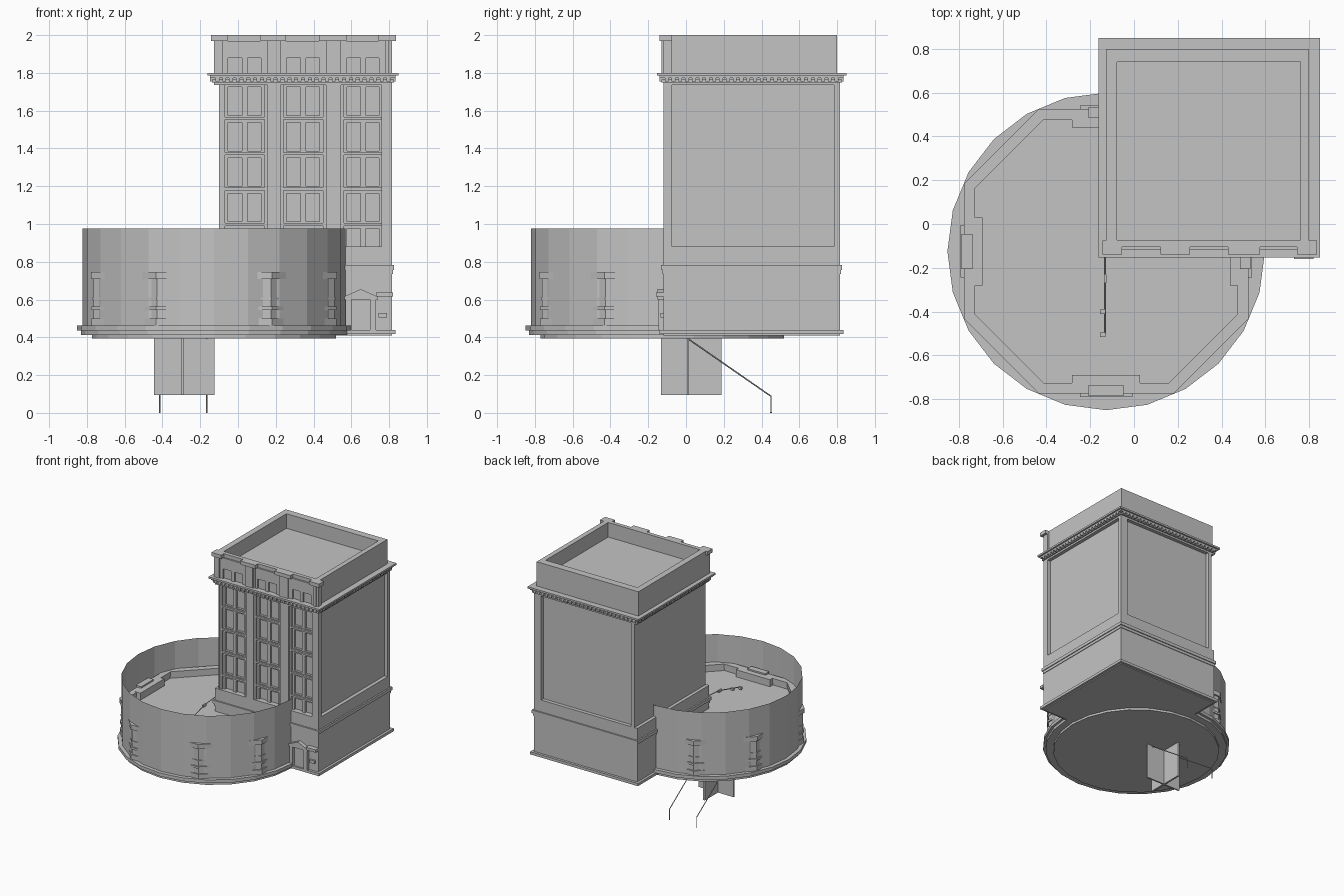
import bpy, bmesh, math
from mathutils import Vector, Matrix

cube = bpy.data.objects.get("Cube")
if cube:
    bpy.data.objects.remove(cube)

stone = bpy.data.materials.new("grey_stone")
stone.use_nodes = True
GREY = (0.55, 0.55, 0.55, 1)
stone.diffuse_color = GREY
stone.node_tree.nodes["Principled BSDF"].inputs["Base Color"].default_value = GREY


def finish(name, bm):
    me = bpy.data.meshes.new(name)
    bm.to_mesh(me)
    bm.free()
    me.materials.append(stone)
    ob = bpy.data.objects.new(name, me)
    bpy.context.scene.collection.objects.link(ob)
    return ob


def add_box(bm, x0, x1, y0, y1, z0, z1):
    mid = Vector((x0 + x1, y0 + y1, z0 + z1)) / 2
    size = Matrix.Diagonal((x1 - x0, y1 - y0, z1 - z0, 1))
    bmesh.ops.create_cube(bm, size=1, matrix=Matrix.Translation(mid) @ size)


def boxes(name, items):
    bm = bmesh.new()
    for b in items:
        add_box(bm, *b)
    return finish(name, bm)


def prism(name, pts, z0, z1, caps=True, inner=None):
    """Upright prism; with an inner outline it becomes a ring."""
    bm = bmesh.new()
    def loop(p, z):
        return [bm.verts.new((x, y, z)) for x, y in p]
    def bridge(a, b):
        n = len(a)
        for i in range(n):
            bm.faces.new((a[i], a[(i + 1) % n], b[(i + 1) % n], b[i]))
    lo, hi = loop(pts, z0), loop(pts, z1)
    bridge(lo, hi)
    if inner:
        ilo, ihi = loop(inner, z0), loop(inner, z1)
        bridge(ihi, ilo)
        bridge(hi, ihi)
        bridge(ilo, lo)
    elif caps:
        bm.faces.new(lo[::-1])
        bm.faces.new(hi)
    return finish(name, bm)


def wire(name, pts, r):
    cu = bpy.data.curves.new(name, "CURVE")
    cu.dimensions = "3D"
    cu.bevel_depth = r
    cu.bevel_resolution = 0
    sp = cu.splines.new("POLY")
    sp.points.add(len(pts) - 1)
    for p, co in zip(sp.points, pts):
        p.co = (*co, 1)
    cu.materials.append(stone)
    ob = bpy.data.objects.new(name, cu)
    bpy.context.scene.collection.objects.link(ob)


# Tower body extents
L, R, F, B = -0.127, 0.815, -0.12, 0.815
BAYS = [(-0.07, 0.14), (0.24, 0.45), (0.56, 0.765)]
GLASS = -0.075


def around(d, z0, z1):
    return (L - d, R + d, F - d, B + d, z0, z1)


boxes("tower_core", [(-0.10, 0.785, GLASS, 0.785, 0.5, 1.88)])
boxes("tower_base", [around(0, 0.41, 0.88)])
boxes("base_plinth", [around(0.02, 0.418, 0.44)])
boxes("base_belt", [around(0.012, 0.757, 0.783), around(0.005, 0.735, 0.757)])

# Raised frames beside the sunken side and back panels
boxes("panel_frames", [
    (0.76, R, F, -0.09, 0.88, 1.74),
    (0.75, R, 0.783, B, 0.88, 1.74),
    (-0.10, -0.07, 0.75, B, 0.88, 1.74),
])

# Cornice with a row of dentils on every side
boxes("cornice", [around(0.0, 1.735, 1.75), around(0.01, 1.75, 1.765),
                  around(0.02, 1.772, 1.785), around(0.034, 1.785, 1.80)])
dentils = []
N = 26
for i in range(N):
    x = L + (R - L) * (i + 0.5) / N
    y = F + (B - F) * (i + 0.5) / N
    dentils += [(x - 0.01, x + 0.01, F - 0.02, B + 0.02, 1.755, 1.774),
                (L - 0.02, R + 0.02, y - 0.01, y + 0.01, 1.755, 1.774)]
boxes("cornice_dentils", dentils)

# Parapet around the sunken roof
rect = lambda a, b, c, d: [(a, c), (b, c), (b, d), (a, d)]
prism("parapet", rect(L, 0.80, -0.105, 0.80), 1.80, 2.0,
      inner=rect(-0.077, 0.76, -0.073, 0.74))

# Front piers, plain up the shaft and again on the attic
edges = [-0.10] + [v for bay in BAYS for v in bay] + [R]
piers = []
for a, b in zip(edges[0::2], edges[1::2]):
    piers += [(a, b, -0.11, GLASS, 0.7, 1.74),
              (a + 0.015, b - 0.015, F, GLASS, 0.7, 1.74),
              (a, b, -0.12, GLASS, 1.80, 1.97),
              (a + 0.015, b - 0.015, -0.13, GLASS, 1.80, 1.97),
              (a - 0.02, b + 0.015, -0.14, GLASS, 1.97, 2.0)]
piers += [(-0.143, -0.07, -0.14, GLASS, 1.97, 2.0),
          (0.76, 0.836, -0.14, GLASS, 1.97, 2.0),
          (L, -0.08, -0.13, GLASS, 1.80, 1.97)]
boxes("front_piers", piers)

# Paired windows: raised bars around sunken panes, with sills
bars, sills = [], []
for a, b in BAYS:
    m = (a + b) / 2
    for k in range(5):
        top = 1.725 - 0.1875 * k
        for u, v in ((a, a + 0.018), (m - 0.014, m + 0.014), (b - 0.018, b)):
            bars.append((u, v, -0.093, GLASS, top - 0.15, top))
        bars.append((a, b, -0.093, GLASS, top, top + 0.015))
        sills += [(a, b, -0.093, GLASS, top - 0.172, top - 0.15),
                  (a - 0.004, b + 0.004, -0.108, GLASS, top - 0.172, top - 0.158)]
    # attic windows stand on the cornice
    for u, v in ((a, a + 0.018), (m - 0.014, m + 0.014), (b - 0.018, b)):
        bars.append((u, v, -0.118, -0.10, 1.80, 1.88))
    bars.append((a, b, -0.118, -0.10, 1.88, 1.97))
boxes("window_bars", bars)
boxes("window_sills", sills)

# Street door with a pediment, and wall plaques
boxes("door_frame", [(0.57, 0.60, -0.145, F, 0.44, 0.60),
                     (0.70, 0.73, -0.145, F, 0.44, 0.60),
                     (0.56, 0.74, -0.15, F, 0.60, 0.615),
                     (0.61, 0.69, -0.127, F, 0.44, 0.59)])
ped = prism("door_pediment", [(0.56, 0.615), (0.74, 0.615), (0.65, 0.655)], -0.15, F)
for v in ped.data.vertices:
    v.co = (v.co.x, v.co.z, v.co.y)
boxes("wall_plaques", [(0.73, 0.82, -0.16, F, 0.615, 0.638),
                       (0.745, 0.79, -0.135, F, 0.505, 0.53)])

# Round terrace: stepped floor plates and thin drum wall
CX, CY = -0.127, -0.125


def circle(r, n=24):
    return [(CX + r * math.cos(math.tau * i / n), CY + r * math.sin(math.tau * i / n))
            for i in range(n)]


prism("drum_wall", circle(0.695), 0.46, 0.975, caps=False)
prism("drum_ledge", circle(0.725), 0.435, 0.462)
prism("drum_step", circle(0.705), 0.412, 0.435)
prism("drum_underside", circle(0.645), 0.393, 0.412)


# Eight-sided pavilion inside the drum, its corners breaking through the wall
def octagon(h):
    s = 0.305 + (h - 0.645) * 0.41
    return [(CX + x, CY + y) for x, y in
            ((h, -s), (h, s), (s, h), (-s, h), (-h, s), (-h, -s), (-s, -h), (s, -h))]


prism("pavilion_walls", octagon(0.638), 0.46, 0.69)
prism("pavilion_coping", octagon(0.65), 0.708, 0.746, inner=octagon(0.60))
prism("pavilion_parapet", octagon(0.638), 0.69, 0.708, inner=octagon(0.605))
for i, (z0, z1, h) in enumerate(((0.46, 0.50, 0.648), (0.545, 0.562, 0.648),
                                 (0.60, 0.612, 0.643))):
    prism(f"pavilion_band_{i}", octagon(h), z0, z1)

# Thickened parapet and sign board on each main side
for i, side in enumerate(("front", "left", "back", "right")):
    turn = Matrix.Translation((CX, CY, 0)) @ Matrix.Rotation(i * math.pi / 2, 4, "Z")
    ob = boxes(side + "_parapet_block", [(-0.155, 0.155, -0.62, -0.565, 0.69, 0.748)])
    ob.data.transform(turn)
    bd = boxes(side + "_sign_board", [(-0.12, 0.12, -0.665, -0.635, 0.62, 0.72),
                                      (-0.08, 0.08, -0.66, -0.61, 0.72, 0.76)])
    bd.data.transform(turn)

# Lamp arm on the terrace roof
wire("lamp_arm", [(-0.132, -0.11, 0.80), (-0.132, -0.24, 0.79), (-0.132, -0.5, 0.72)], 0.004)
boxes("lamp_heads", [(-0.155, -0.13, -0.41, -0.39, 0.735, 0.755),
                     (-0.155, -0.13, -0.515, -0.495, 0.705, 0.725),
                     (-0.138, -0.126, -0.27, -0.23, 0.775, 0.795)])

# Crossed fins and bent rods beneath
boxes("under_fins", [(-0.445, -0.125, 0.005, 0.017, 0.095, 0.40),
                     (-0.303, -0.288, -0.133, 0.187, 0.095, 0.40)])
for i, x in enumerate((-0.413, -0.165)):
    wire(f"under_rod_{i}", [(x, 0.0, 0.40), (x, 0.45, 0.088), (x, 0.45, 0.0)], 0.004)
